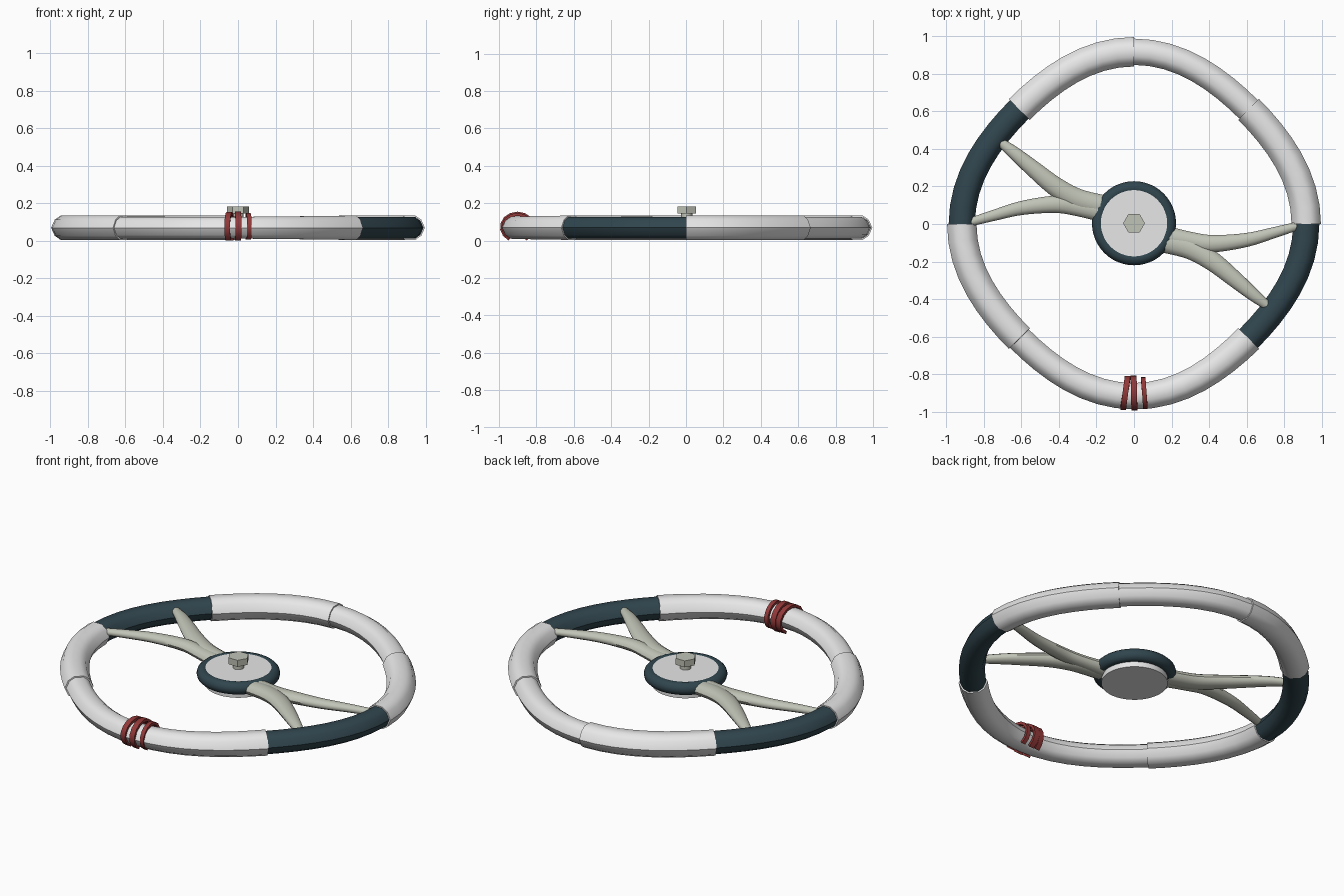
import bpy, bmesh, math
from mathutils import Vector

if "Cube" in bpy.data.objects:
    bpy.data.objects.remove(bpy.data.objects["Cube"])


def material(name, rgb):
    m = bpy.data.materials.new(name)
    m.use_nodes = True
    m.diffuse_color = (*rgb, 1)
    m.node_tree.nodes["Principled BSDF"].inputs["Base Color"].default_value = (*rgb, 1)
    return m


WHITE = material("off white", (0.8, 0.8, 0.8))
DARK = material("dark slate", (0.03, 0.06, 0.075))
METAL = material("grey green metal", (0.53, 0.55, 0.47))
RED = material("dull red", (0.29, 0.04, 0.04))


def finish(ob, name, mat, angle=42):
    ob.name = name
    ob.data.materials.clear()
    ob.data.materials.append(mat)
    bpy.ops.object.select_all(action="DESELECT")
    ob.select_set(True)
    bpy.context.view_layer.objects.active = ob
    bpy.ops.object.shade_smooth_by_angle(angle=math.radians(angle))
    return ob


def skin(name, rings, mat):
    """Join a row of equal cross-sections into a capped tube."""
    bm = bmesh.new()
    rows = [[bm.verts.new(p) for p in ring] for ring in rings]
    n = len(rows[0])
    for a, b in zip(rows, rows[1:]):
        for i in range(n):
            j = (i + 1) % n
            bm.faces.new((a[i], a[j], b[j], b[i]))
    bm.faces.new(rows[0])
    bm.faces.new(rows[-1])
    bmesh.ops.recalc_face_normals(bm, faces=bm.faces)
    me = bpy.data.meshes.new(name)
    bm.to_mesh(me)
    bm.free()
    ob = bpy.data.objects.new(name, me)
    bpy.context.collection.objects.link(ob)
    return finish(ob, name, mat)


# Rim: a soft diamond loop made of eight sleeves
MID = 0.069
HALF = [(1, 0), (0.75, 0.65), (0.35, 0.98)]
PROFILE = HALF + [(-u, v) for u, v in HALF[::-1]] + [(-u, -v) for u, v in HALF[1:]] + [(u, -v) for u, v in HALF[:0:-1]]


def rim_point(t):
    r = 0.891 + 0.027 * math.cos(4 * t)
    return Vector((r * math.cos(t), r * math.sin(t), MID))


def rim_ring(t, size):
    tangent = (rim_point(t + 0.01) - rim_point(t - 0.01)).normalized()
    out = tangent.cross(Vector((0, 0, 1)))
    return [rim_point(t) + out * u * 0.07 * size + Vector((0, 0, v * 0.059 * size)) for u, v in PROFILE]


SLEEVES = [("rim_left_back", WHITE, 1.12, 1.12), ("rim_back_left", WHITE, 1, 1),
           ("rim_back_right", WHITE, 1.12, 1.12), ("rim_grip_right", DARK, 1, 1),
           ("rim_right_front", WHITE, 1.12, 1.12), ("rim_front_right", WHITE, 1, 1),
           ("rim_front_left", WHITE, 1, 1.12), ("rim_grip_left", DARK, 1, 1)]
STEPS = 8
for k, (name, mat, s0, s1) in enumerate(SLEEVES):
    skin(name, [rim_ring((k + i / STEPS) * math.pi / 4, s0 + (s1 - s0) * i / STEPS)
                for i in range(STEPS + 1)], mat)


# Spokes: each side has a root that forks into two tapering arms
def smooth_path(points, sub=5):
    pts = [Vector(p) for p in points]
    ext = [2 * pts[0] - pts[1]] + pts + [2 * pts[-1] - pts[-2]]
    path = []
    for a, b, c, d in zip(ext, ext[1:], ext[2:], ext[3:]):
        for i in range(sub):
            t = i / sub
            path.append(0.5 * (2 * b + (c - a) * t + (2 * a - 5 * b + 4 * c - d) * t * t
                               + (3 * b - a - 3 * c + d) * t ** 3))
    return path + [pts[-1]]


# Points are x, y, z, half width
STRAIGHT = [(0.15, -0.065, 0.075, 0.06), (0.3, -0.09, 0.085, 0.048), (0.42, -0.105, 0.095, 0.046),
            (0.6, -0.085, 0.097, 0.037), (0.75, -0.045, 0.095, 0.029), (0.88, -0.008, 0.09, 0.022)]
BENT = [(0.15, -0.09, 0.075, 0.06), (0.3, -0.13, 0.085, 0.058), (0.42, -0.2, 0.095, 0.052),
        (0.55, -0.305, 0.1, 0.043), (0.64, -0.38, 0.1, 0.034), (0.71, -0.435, 0.095, 0.024)]


def spoke(name, points, turn):
    path = smooth_path(points)
    rings = []
    for i, p in enumerate(path):
        d = path[min(i + 1, len(path) - 1)] - path[max(i - 1, 0)]
        side = Vector((-d.y, d.x, 0)).normalized()
        ring = []
        for k in range(12):
            a = k * math.tau / 12
            q = p.xyz + side * p.w * math.cos(a) + Vector((0, 0, 1)) * (0.008 + p.w * 0.5) * math.sin(a)
            ring.append((q.x * turn, q.y * turn, q.z))
        rings.append(ring)
    skin(name, rings, METAL)


for label, turn in (("left", 1), ("right", -1)):
    spoke("spoke_straight_" + label, STRAIGHT, turn)
    spoke("spoke_bent_" + label, BENT, turn)


# Hub: plate, surrounding ring and hexagonal nut
def cylinder(name, sides, radius, low, high, mat):
    bpy.ops.mesh.primitive_cylinder_add(vertices=sides, radius=radius, depth=high - low,
                                        location=(0, 0.004, (low + high) / 2))
    return finish(bpy.context.object, name, mat)


cylinder("hub_plate", 48, 0.178, 0.018, 0.115, WHITE)
nut = cylinder("hub_nut", 6, 0.058, 0.145, 0.183, METAL)
nut.rotation_euler.z = math.pi / 6
cylinder("hub_bolt", 12, 0.03, 0.1, 0.15, METAL)
bpy.ops.mesh.primitive_torus_add(major_radius=0.188, minor_radius=0.036, major_segments=48,
                                 minor_segments=12, location=(0, 0.004, 0.082))
finish(bpy.context.object, "hub_ring", DARK)


# Wraps: open red clips around the front of the rim
def wrap(name, x, slant, width, size):
    rings = []
    for i in range(13):
        a = math.radians(-60 + i * 25)
        ring = []
        for side, grow in ((-1, 0), (1, 0), (1, 0.016), (-1, 0.016)):
            ring.append((x + side * width / 2 + slant * math.cos(a),
                         -0.901 + math.cos(a) * (0.072 * size + grow),
                         MID + 0.003 + math.sin(a) * (0.062 * size + grow)))
        rings.append(ring)
    skin(name, rings, RED)


wrap("wrap_right", -0.046, 0.012, 0.03, 1.06)
wrap("wrap_middle", 0.0, -0.002, 0.032, 1.08)
wrap("wrap_left", 0.055, -0.006, 0.024, 0.98)
